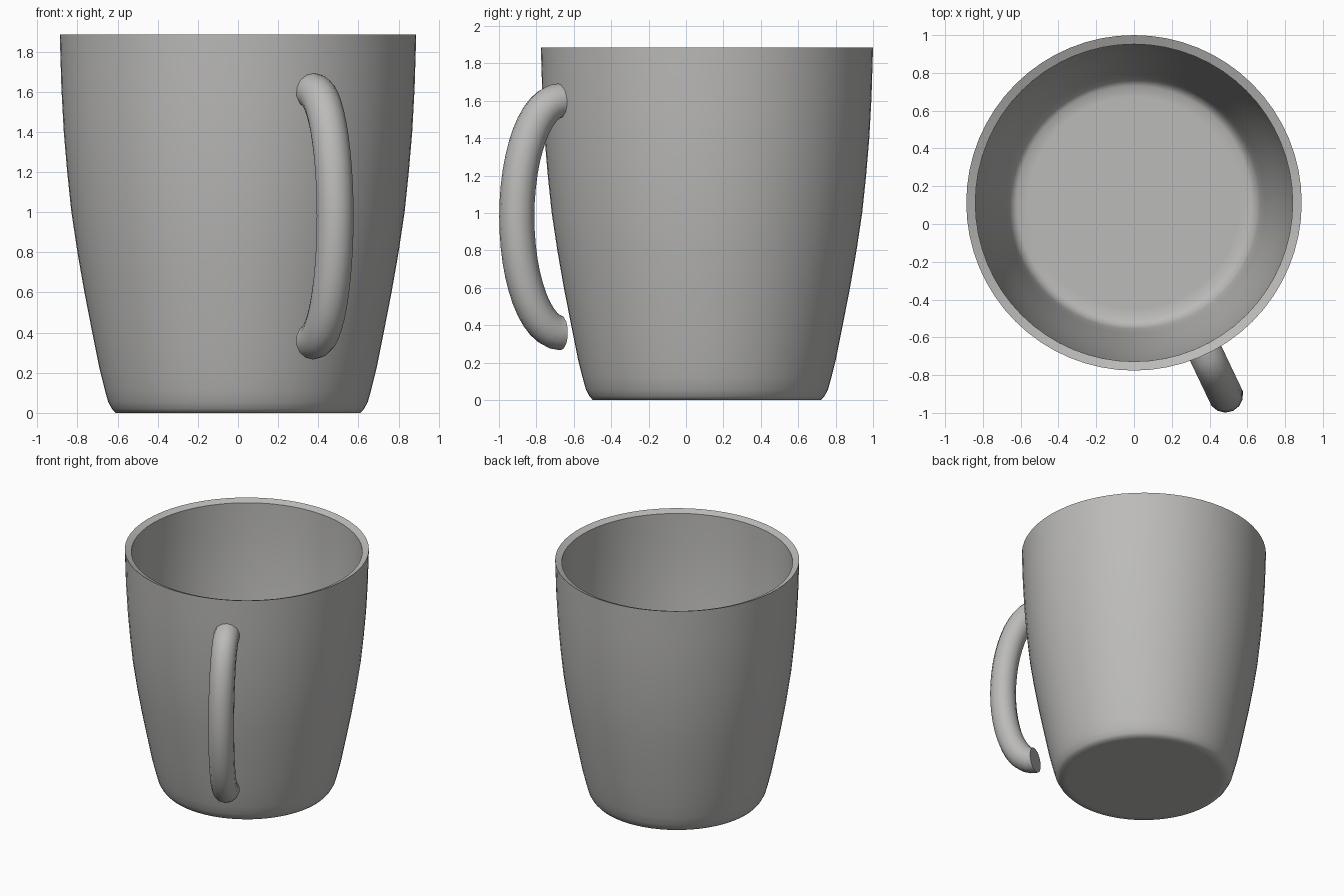
import bpy, bmesh, math
from mathutils import Vector

if "Cube" in bpy.data.objects:
    bpy.data.objects.remove(bpy.data.objects["Cube"])

CENTRE_Y = 0.112      # axis of the cup
HANDLE_DIR = Vector((0.43, -0.903, 0)).normalized()

grey = bpy.data.materials.new("warm_grey")
grey.diffuse_color = (0.5, 0.495, 0.485, 1)
grey.use_nodes = True
grey.node_tree.nodes["Principled BSDF"].inputs["Base Color"].default_value = grey.diffuse_color


def finish(name, bm, angle):
    bmesh.ops.recalc_face_normals(bm, faces=bm.faces)
    mesh = bpy.data.meshes.new(name)
    bm.to_mesh(mesh)
    bm.free()
    mesh.materials.append(grey)
    ob = bpy.data.objects.new(name, mesh)
    bpy.context.collection.objects.link(ob)
    ob.location.y = CENTRE_Y
    bpy.ops.object.select_all(action='DESELECT')
    ob.select_set(True)
    bpy.context.view_layer.objects.active = ob
    bpy.ops.object.shade_smooth_by_angle(angle=math.radians(angle))
    return ob


def skin(bm, rings):
    """Bridge consecutive closed rings and cap both ends."""
    rows = [[bm.verts.new(p) for p in ring] for ring in rings]
    n = len(rows[0])
    for a, b in zip(rows, rows[1:]):
        for i in range(n):
            j = (i + 1) % n
            bm.faces.new((a[i], a[j], b[j], b[i]))
    bm.faces.new(rows[0])
    bm.faces.new(rows[-1])


# Cup body: lathe profile (radius, z) from the base, over the rim, to the inner floor
profile = [
    (0.56, 0), (0.61, 0), (0.628, 0.02), (0.647, 0.055), (0.665, 0.12),
    (0.69, 0.22), (0.726, 0.4), (0.765, 0.6), (0.8, 0.8), (0.83, 1.0),
    (0.851, 1.2), (0.868, 1.4), (0.88, 1.62), (0.888, 1.885),
    (0.84, 1.865), (0.838, 1.62), (0.825, 1.4), (0.808, 1.2), (0.786, 1.0),
    (0.757, 0.8), (0.724, 0.6), (0.69, 0.4), (0.668, 0.27), (0.65, 0.22),
    (0.62, 0.2), (0.56, 0.2),
]
SEGMENTS = 64
bm = bmesh.new()
skin(bm, [[(r * math.cos(math.tau * i / SEGMENTS),
            r * math.sin(math.tau * i / SEGMENTS), z) for i in range(SEGMENTS)]
          for r, z in profile])
finish("cup_body", bm, 60)

# Handle: round tube swept along half an ellipse in a radial plane
TUBE, SIDES, STEPS = 0.094, 14, 24
side = HANDLE_DIR.cross(Vector((0, 0, 1)))
rings = []
for k in range(STEPS + 1):
    t = math.pi * (0.5 - k / STEPS)
    c = HANDLE_DIR * (0.868 + 0.258 * math.cos(t)) + Vector((0, 0, 0.98 + 0.62 * math.sin(t)))
    normal = (HANDLE_DIR * 0.62 * math.cos(t) + Vector((0, 0, 0.258 * math.sin(t)))).normalized()
    rings.append([c + TUBE * (normal * math.cos(math.tau * i / SIDES)
                              + side * math.sin(math.tau * i / SIDES))
                  for i in range(SIDES)])
bm = bmesh.new()
skin(bm, rings)
finish("handle", bm, 60)
